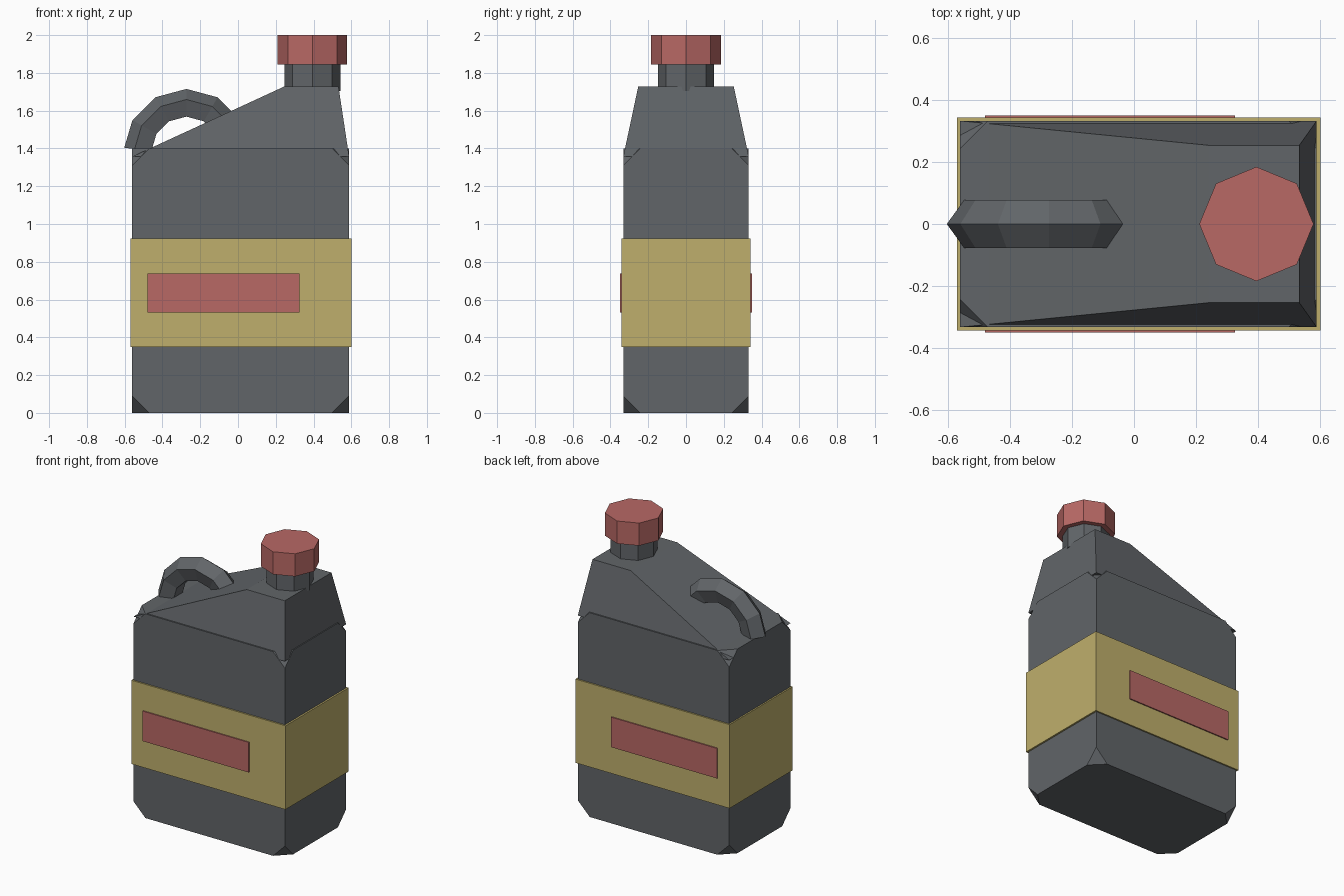
import bpy, bmesh
from math import sin, cos, pi, radians
from mathutils import Vector

if "Cube" in bpy.data.objects:
    bpy.data.objects.remove(bpy.data.objects["Cube"])


def material(name, rgb):
    m = bpy.data.materials.new(name)
    m.diffuse_color = (*rgb, 1)
    m.use_nodes = True
    m.node_tree.nodes["Principled BSDF"].inputs["Base Color"].default_value = m.diffuse_color
    return m


DARK = material("dark_plastic", (0.12, 0.13, 0.14))
YELLOW = material("yellow_label", (0.52, 0.43, 0.15))
RED = material("red", (0.48, 0.14, 0.13))


def finish(name, bm, mat):
    bmesh.ops.recalc_face_normals(bm, faces=bm.faces)
    me = bpy.data.meshes.new(name)
    bm.to_mesh(me)
    bm.free()
    me.materials.append(mat)
    ob = bpy.data.objects.new(name, me)
    bpy.context.collection.objects.link(ob)
    return ob


def bridge(bm, rings):
    """Skin a list of vertex rings and cap both ends."""
    rings = [[bm.verts.new(p) for p in ring] for ring in rings]
    n = len(rings[0])
    for a, b in zip(rings, rings[1:]):
        for i in range(n):
            j = (i + 1) % n
            bm.faces.new((a[i], a[j], b[j], b[i]))
    bm.faces.new(rings[0])
    bm.faces.new(rings[-1])


def rect(x0, x1, y, z):
    return [(x0, -y, z), (x1, -y, z), (x1, y, z), (x0, y, z)]


def block(name, lower, upper, mat, corner=0):
    bm = bmesh.new()
    bridge(bm, [lower, upper])
    if corner:
        bmesh.ops.bevel(bm, geom=bm.verts[:], offset=corner, segments=1,
                        affect='VERTICES')
    return finish(name, bm, mat)


def octagon(name, x, r, z0, z1, mat):
    ring = lambda z: [(x + r * cos(i * pi / 4), r * sin(i * pi / 4), z) for i in range(8)]
    return block(name, ring(z0), ring(z1), mat)


# Body with clipped corners
block("body", rect(-0.56, 0.588, 0.332, 0), rect(-0.56, 0.588, 0.332, 1.4), DARK, 0.09)

# Sloping shoulder, slightly sunk into the body
block("shoulder", rect(-0.56, 0.588, 0.332, 1.357), rect(0.243, 0.532, 0.253, 1.727), DARK)

# Wrap-around label and the coloured panel on its front and back
block("label_band", rect(-0.57, 0.60, 0.342, 0.348), rect(-0.57, 0.60, 0.342, 0.922), YELLOW)
block("label_panel", rect(-0.48, 0.325, 0.35, 0.532), rect(-0.48, 0.325, 0.35, 0.738), RED)

# Neck and cap
octagon("neck", 0.394, 0.148, 1.705, 1.86, DARK)
octagon("cap", 0.394, 0.184, 1.845, 2.0, RED)

# Carrying handle: half ring with a five-sided section
CENTRE, MAJOR, MINOR = Vector((-0.273, 0, 1.385)), 0.249, 0.081
rings = []
for deg in (0, 30, 60, 90, 120, 150, 177):
    a = radians(deg)
    out = Vector((cos(a), 0, sin(a)))
    rings.append([CENTRE + out * (MAJOR + MINOR * cos(k * 2 * pi / 5))
                  + Vector((0, MINOR * sin(k * 2 * pi / 5), 0)) for k in range(5)])
bm = bmesh.new()
bridge(bm, rings)
finish("handle", bm, DARK)
